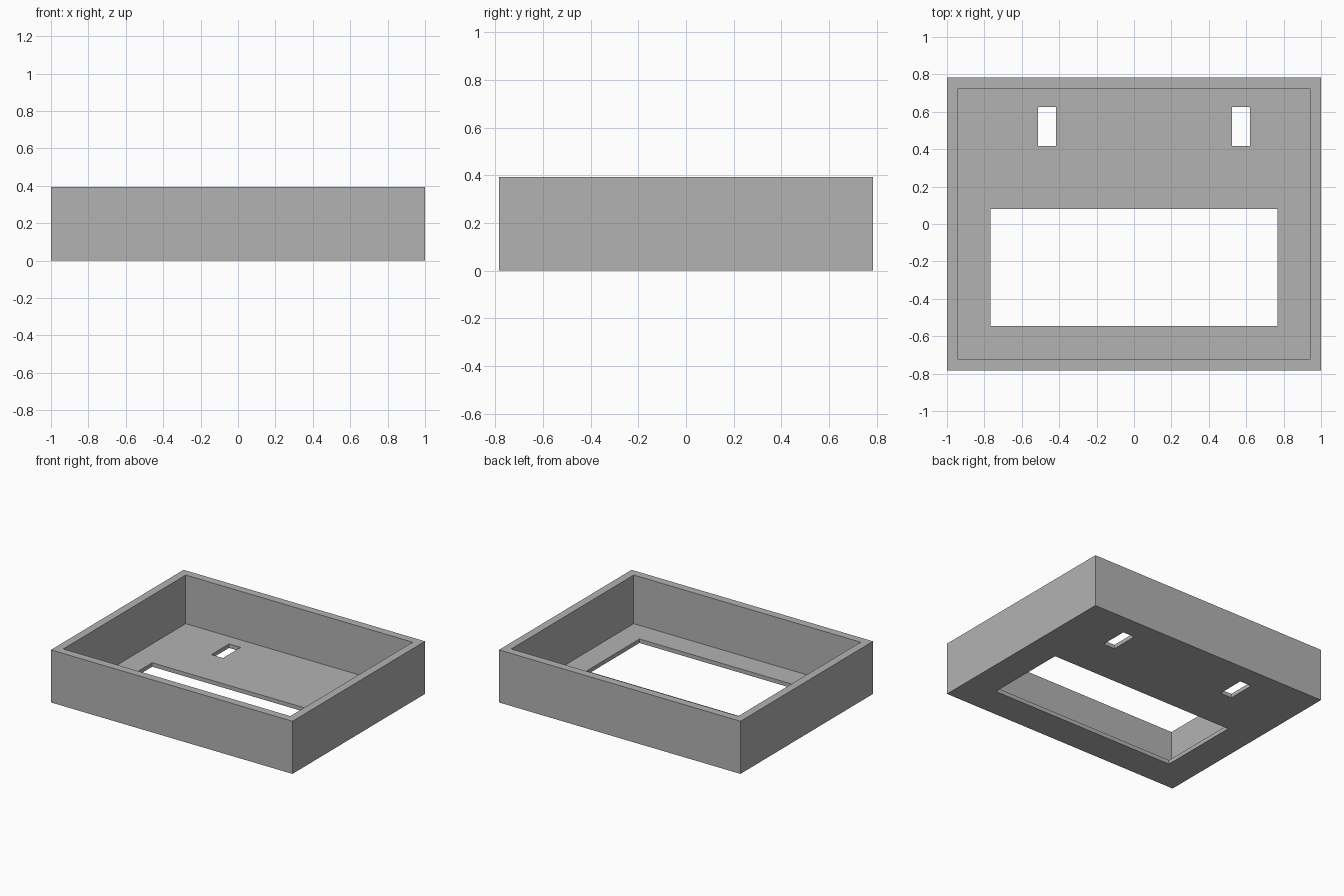
import bpy
import bmesh
from mathutils import Vector

cube = bpy.data.objects.get("Cube")
if cube:
    bpy.data.objects.remove(cube, do_unlink=True)

HALF_X, HALF_Y, HEIGHT = 1.0, 0.784, 0.394
WALL, FLOOR = 0.06, 0.03

grey = bpy.data.materials.new("plain grey")
grey.use_nodes = True
grey.diffuse_color = (0.45, 0.45, 0.45, 1)
grey.node_tree.nodes["Principled BSDF"].inputs["Base Color"].default_value = grey.diffuse_color


def box(name, low, high):
    """Axis-aligned box between two corners."""
    low, high = Vector(low), Vector(high)
    bm = bmesh.new()
    bmesh.ops.create_cube(bm, size=1)
    for v in bm.verts:
        v.co = (low + high) / 2 + v.co * (high - low)
    mesh = bpy.data.meshes.new(name)
    bm.to_mesh(mesh)
    bm.free()
    mesh.materials.append(grey)
    obj = bpy.data.objects.new(name, mesh)
    bpy.context.collection.objects.link(obj)
    return obj


def cut(target, cutter):
    """Subtract the cutter from the target and discard it."""
    cutter.hide_render = True
    mod = target.modifiers.new(cutter.name, 'BOOLEAN')
    mod.operation = 'DIFFERENCE'
    mod.solver = 'EXACT'
    mod.object = cutter
    bpy.context.view_layer.objects.active = target
    bpy.ops.object.modifier_apply(modifier=mod.name)
    bpy.data.objects.remove(cutter, do_unlink=True)


# Open-topped tray
tray = box("tray", (-HALF_X, -HALF_Y, 0), (HALF_X, HALF_Y, HEIGHT))
cut(tray, box("cavity", (WALL - HALF_X, WALL - HALF_Y, FLOOR),
              (HALF_X - WALL, HALF_Y - WALL, HEIGHT + 0.1)))

# Large window through the floor
cut(tray, box("window", (-0.767, -0.545, -0.1), (0.767, 0.08, 0.1)))

# Two small slots near the back
for x in (-0.465, 0.572):
    cut(tray, box("slot", (x - 0.048, 0.417, -0.1), (x + 0.048, 0.626, 0.1)))
